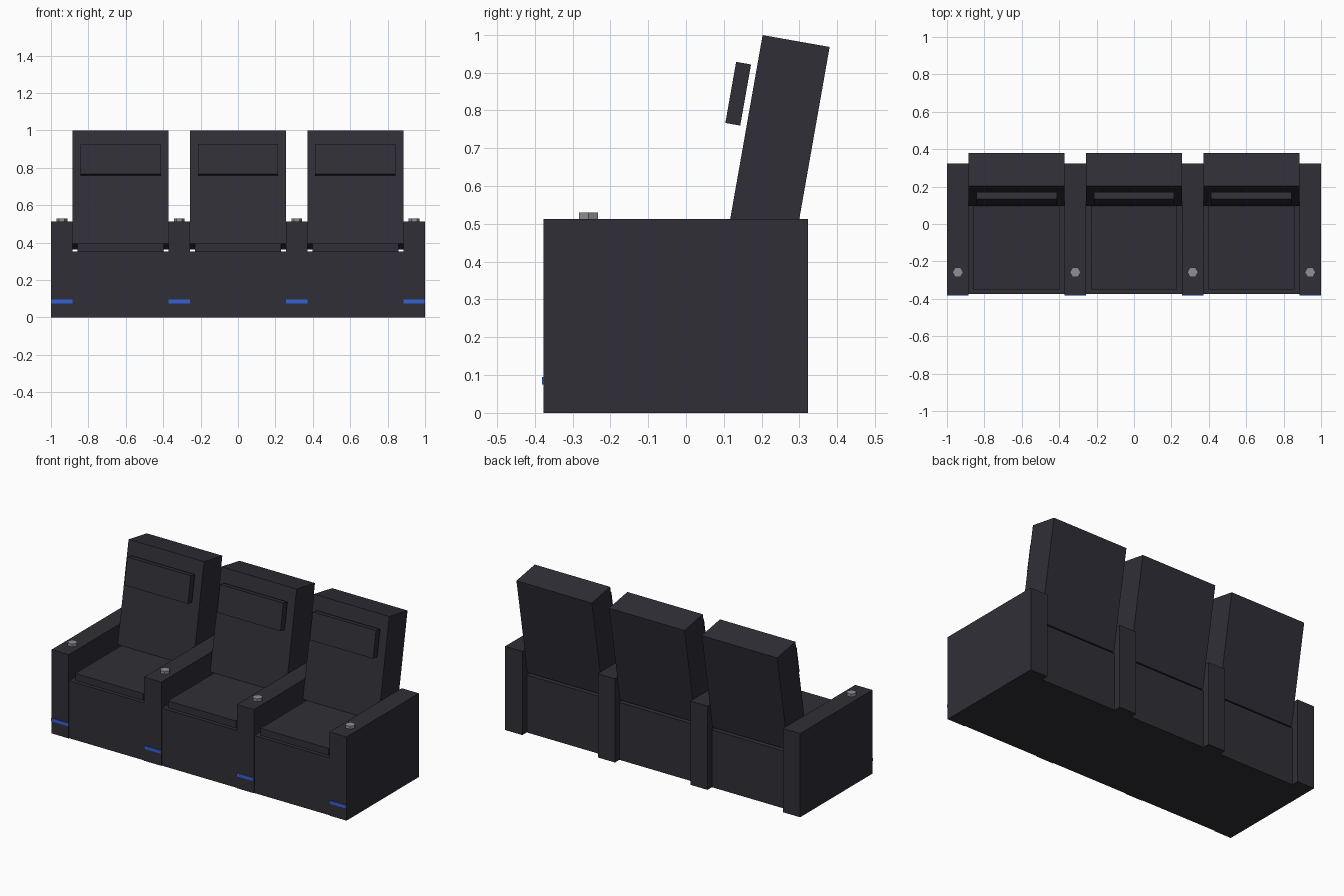
import bpy, bmesh, math
from mathutils import Matrix, Vector

if "Cube" in bpy.data.objects:
    bpy.data.objects.remove(bpy.data.objects["Cube"])


def material(name, rgb):
    m = bpy.data.materials.new(name)
    m.diffuse_color = (*rgb, 1)
    m.use_nodes = True
    m.node_tree.nodes["Principled BSDF"].inputs["Base Color"].default_value = m.diffuse_color
    return m


LEATHER = material("charcoal leather", (0.028, 0.028, 0.037))
METAL = material("grey metal", (0.28, 0.28, 0.30))
BLUE = material("blue light", (0.035, 0.12, 0.68))


def finish(name, bm, mat):
    mesh = bpy.data.meshes.new(name)
    bm.to_mesh(mesh)
    bm.free()
    mesh.materials.append(mat)
    ob = bpy.data.objects.new(name, mesh)
    bpy.context.collection.objects.link(ob)
    return ob


def box(name, center, size, mat, tilt=0.0):
    """Box of a given size, leaned back about x by tilt degrees."""
    bm = bmesh.new()
    bmesh.ops.create_cube(bm, size=1, matrix=Matrix.Diagonal((*size, 1)))
    ob = finish(name, bm, mat)
    ob.location = center
    ob.rotation_euler.x = -math.radians(tilt)
    return ob


def span(name, x, width, y0, y1, z0, z1, mat):
    """Upright box centred on x, given by its y and z limits."""
    return box(name, (x, (y0 + y1) / 2, (z0 + z1) / 2), (width, y1 - y0, z1 - z0), mat)


ARM_W, SEAT_W = 0.1163, 0.5116
PITCH = ARM_W + SEAT_W
TILT = 10

# Armrests, each with a light strip and a hexagonal cup holder
for i in range(4):
    x = (i - 1.5) * PITCH
    span(f"armrest_{i + 1}", x, ARM_W, -0.377, 0.323, 0, 0.513, LEATHER)
    span(f"light_strip_{i + 1}", x, ARM_W, -0.381, -0.375, 0.075, 0.095, BLUE)
    bm = bmesh.new()
    bmesh.ops.create_cone(bm, cap_ends=True, segments=6, radius1=0.029, radius2=0.029, depth=0.03)
    # put two hexagon corners on the x axis
    if max(v.co.x for v in bm.verts) < 0.028:
        bmesh.ops.rotate(bm, verts=bm.verts, cent=Vector(), matrix=Matrix.Rotation(math.pi / 6, 3, 'Z'))
    cup = finish(f"cup_holder_{i + 1}", bm, METAL)
    cup.location = (x, -0.258, 0.515)

# Seats: base, cushion, leaning backrest and headrest
for i in range(3):
    x = (i - 1) * PITCH
    span(f"seat_base_{i + 1}", x, SEAT_W, -0.373, 0.28, 0, 0.352, LEATHER)
    span(f"seat_cushion_{i + 1}", x, 0.46, -0.35, 0.25, 0.352, 0.395, LEATHER)
    box(f"backrest_{i + 1}", (x, 0.238, 0.6815), (SEAT_W, 0.18, 0.613), LEATHER, TILT)
    box(f"headrest_{i + 1}", (x, 0.138, 0.844), (0.43, 0.04, 0.164), LEATHER, TILT)
